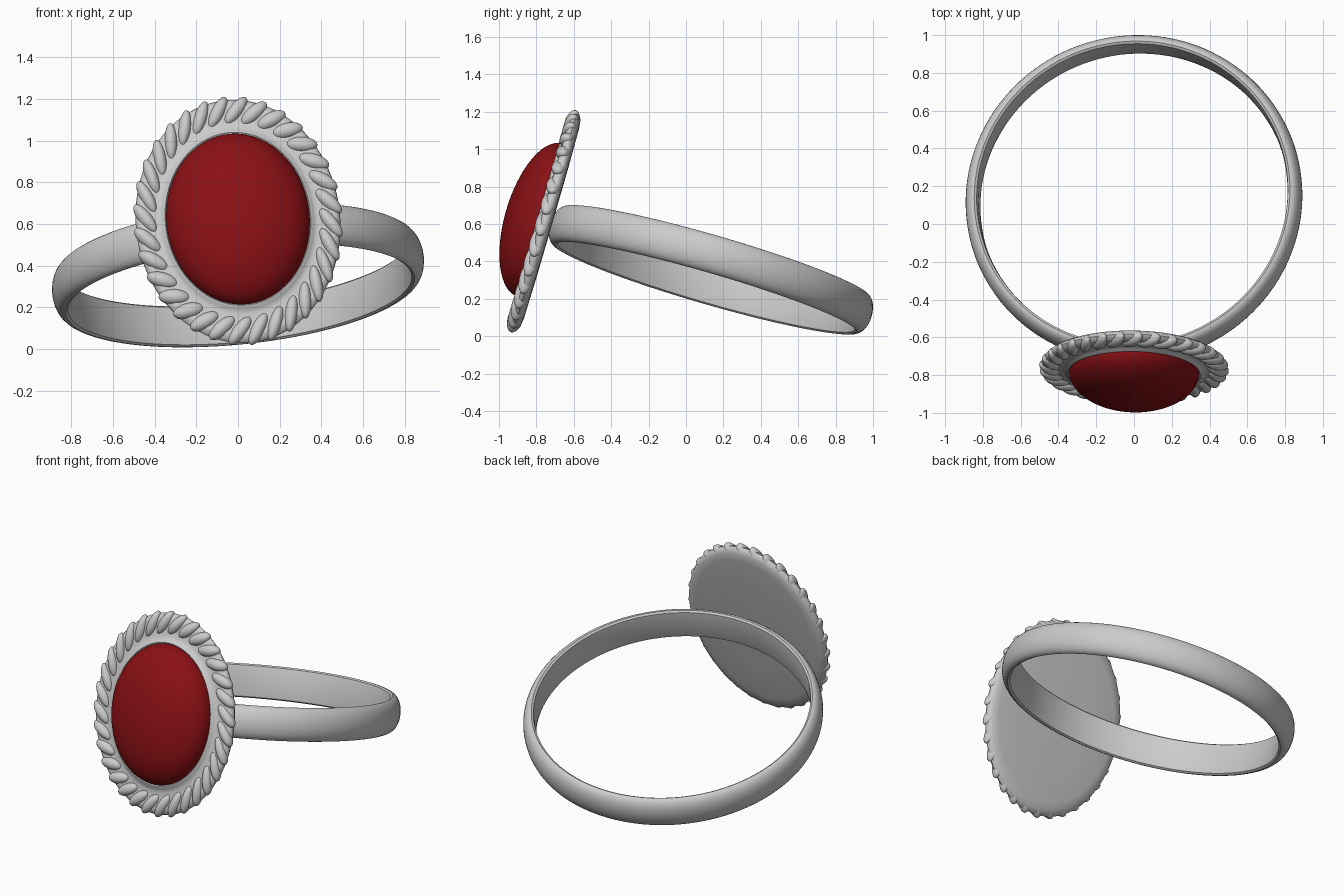
import bpy, bmesh
from math import sin, cos, pi, radians
from mathutils import Matrix, Vector

if "Cube" in bpy.data.objects:
    bpy.data.objects.remove(bpy.data.objects["Cube"])

# whole ring leans back and rolls slightly
POSE = (Matrix.Translation((0, 0.133, 0.355))
        @ Matrix.Rotation(radians(-16.2), 4, 'X')
        @ Matrix.Rotation(radians(-5.7), 4, 'Y'))
AX, AZ = 0.5, 0.62      # half width and half height of the oval setting
BEADS = 32


def finish(name, bm, color=None, angle=40):
    bmesh.ops.remove_doubles(bm, verts=bm.verts, dist=1e-5)
    bmesh.ops.recalc_face_normals(bm, faces=bm.faces)
    me = bpy.data.meshes.new(name)
    bm.to_mesh(me)
    bm.free()
    ob = bpy.data.objects.new(name, me)
    bpy.context.collection.objects.link(ob)
    ob.matrix_world = POSE
    if color:
        mat = bpy.data.materials.new(name + "_material")
        mat.diffuse_color = color
        mat.use_nodes = True
        mat.node_tree.nodes["Principled BSDF"].inputs["Base Color"].default_value = mat.diffuse_color
        me.materials.append(mat)
    bpy.ops.object.select_all(action='DESELECT')
    ob.select_set(True)
    bpy.context.view_layer.objects.active = ob
    bpy.ops.object.shade_smooth_by_angle(angle=radians(angle))
    return ob


def sweep(bm, profile, place, steps, closed):
    """Turn a profile of (radius, depth) points through a full circle."""
    rings = [[bm.verts.new(place(r, d, 2 * pi * i / steps)) for r, d in profile]
             for i in range(steps)]
    n = len(profile)
    for i in range(steps):
        a, b = rings[i], rings[(i + 1) % steps]
        for j in range(n if closed else n - 1):
            k = (j + 1) % n
            bm.faces.new((a[j], a[k], b[k], b[j]))


def around_finger(r, d, t):
    return (r * cos(t), r * sin(t), d)


def oval(r, d, t):
    return (AX * r * cos(t), d, AZ * r * sin(t))


# band: flat inside, rounded outside
bm = bmesh.new()
outer = [(0.84 + 0.055 * sin(pi * i / 14), -0.102 * cos(pi * i / 14)) for i in range(15)]
inner = [(0.828, 0.094), (0.823, 0.06), (0.822, 0), (0.823, -0.06), (0.828, -0.094)]
sweep(bm, outer + inner, around_finger, 128, True)
finish("band", bm)

# oval back plate with rounded rim and a low lip around the stone
bm = bmesh.new()
plate = [(0.002, -0.883), (0.5, -0.884), (0.85, -0.887), (0.93, -0.893), (0.965, -0.905),
         (0.98, -0.922), (0.965, -0.94), (0.92, -0.95), (0.82, -0.946), (0.76, -0.948),
         (0.725, -0.955), (0.712, -0.965), (0.698, -0.967), (0.688, -0.96), (0.002, -0.955)]
sweep(bm, plate, oval, 128, False)
bmesh.ops.holes_fill(bm, edges=[e for e in bm.edges if e.is_boundary])
finish("setting_plate", bm, angle=50)

# slanted beads forming the rope border
bm = bmesh.new()
for i in range(BEADS):
    t = 2 * pi * (i + 0.5) / BEADS
    new = bmesh.ops.create_uvsphere(bm, u_segments=20, v_segments=12, radius=1)["verts"]
    lean = Vector((cos(t - pi / 4), 0, sin(t - pi / 4)))
    side = Vector((-lean.z, 0, lean.x))
    mid = Vector((0.885 * cos(t), 0, 0.885 * sin(t)))
    for v in new:
        p = mid + lean * (0.15 * v.co.z) + side * (0.062 * v.co.x)
        v.co = (AX * p.x, -0.932 + 0.04 * v.co.y, AZ * p.z)
finish("rope_border", bm, angle=60)

# domed oval stone
bm = bmesh.new()
dome = [(0.688 * cos(pi / 2 * i / 24), -0.953 - 0.187 * sin(pi / 2 * i / 24))
        for i in range(25)]
sweep(bm, dome, oval, 96, False)
bmesh.ops.holes_fill(bm, edges=[e for e in bm.edges if e.is_boundary])
finish("stone", bm, color=(0.25, 0.005, 0.007, 1))
